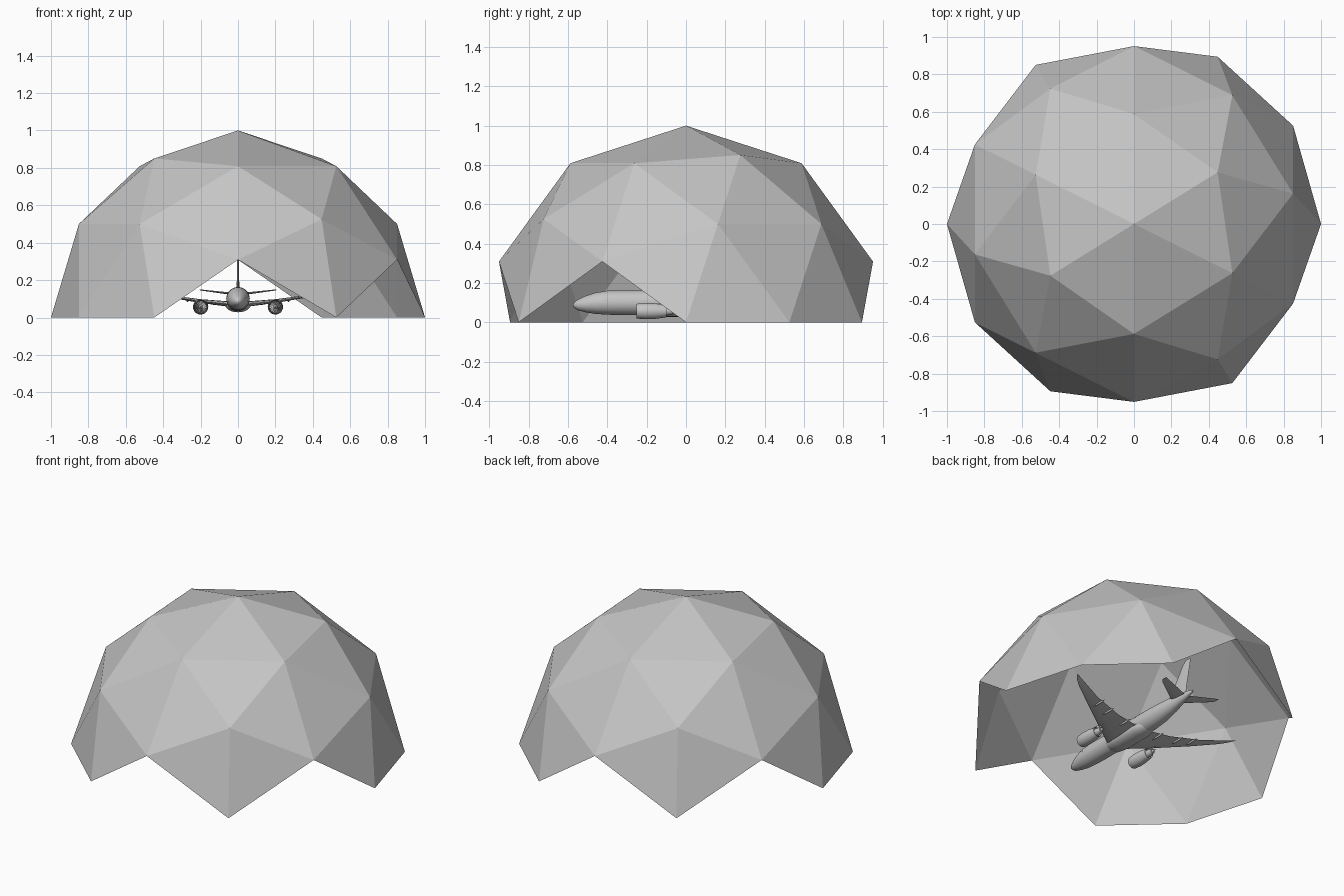
import bpy, bmesh, math
from mathutils import Matrix, Vector

if "Cube" in bpy.data.objects:
    bpy.data.objects.remove(bpy.data.objects["Cube"])

grey = bpy.data.materials.new("light_grey")
grey.diffuse_color = (0.56, 0.56, 0.56, 1)
grey.use_nodes = True
grey.node_tree.nodes["Principled BSDF"].inputs["Base Color"].default_value = grey.diffuse_color


def finish(name, bm, smooth=None, mirror=False):
    bmesh.ops.recalc_face_normals(bm, faces=bm.faces)
    me = bpy.data.meshes.new(name)
    bm.to_mesh(me)
    bm.free()
    me.materials.append(grey)
    ob = bpy.data.objects.new(name, me)
    bpy.context.collection.objects.link(ob)
    if mirror:
        ob.modifiers.new("mirror", 'MIRROR').use_mirror_merge = False
    if smooth:
        bpy.ops.object.select_all(action='DESELECT')
        ob.select_set(True)
        bpy.context.view_layer.objects.active = ob
        bpy.ops.object.shade_smooth_by_angle(angle=math.radians(smooth))
    return ob


def loft(bm, rings, caps=True):
    """Skin a list of closed point rings."""
    vs = [[bm.verts.new(p) for p in r] for r in rings]
    n = len(vs[0])
    for a, b in zip(vs, vs[1:]):
        for i in range(n):
            bm.faces.new((a[i], a[(i + 1) % n], b[(i + 1) % n], b[i]))
    if caps:
        bm.faces.new(vs[0])
        bm.faces.new(vs[-1])


def tube_ring(y, zc, rx, rz, x=0, n=32):
    return [(x + rx * math.cos(2 * math.pi * i / n), y,
             zc + rz * math.sin(2 * math.pi * i / n)) for i in range(n)]


def foil(le, te, thick):
    """Closed aerofoil outline as (chord position, offset) pairs."""
    cuts = [(0, 0), (.04, .5), (.15, .85), (.35, 1), (.65, .65), (1, .03)]
    pts = cuts + [(c, -h) for c, h in cuts[:0:-1]]
    return [(le + c * (te - le), h * thick / 2) for c, h in pts]


# Dome shell: upper half of a two-frequency icosphere, edge up
phi = (1 + 5 ** .5) / 2
corners = []
for a in (-1, 1):
    for b in (-phi, phi):
        corners += [Vector((a, 0, b)), Vector((0, b, a)), Vector((b, a, 0))]
points = list(corners)
for i, p in enumerate(corners):
    points += [(p + q) / 2 for q in corners[i + 1:] if (p - q).length < 2.1]
bm = bmesh.new()
spin = Matrix.Rotation(math.atan(1 / phi), 3, 'Z')
for p in points:
    bm.verts.new(spin @ p.normalized())
bmesh.ops.convex_hull(bm, input=bm.verts)
low = [f for f in bm.faces if min(v.co.z for v in f.verts) < -.01]
bmesh.ops.delete(bm, geom=low, context='FACES')
finish("dome_shell", bm)

# Fuselage
bm = bmesh.new()
loft(bm, [tube_ring(y, z, r, r) for y, z, r in [
    (-.575, .088, .002), (-.57, .088, .013), (-.55, .089, .027), (-.51, .093, .042),
    (-.46, .097, .054), (-.40, .1, .061), (-.32, .1, .063), (.15, .1, .063),
    (.25, .104, .058), (.35, .112, .046), (.45, .122, .028), (.52, .128, .014),
    (.545, .13, .006)]])
finish("fuselage", bm, 40)

# Belly fairing
bm = bmesh.new()
loft(bm, [tube_ring(y, .07, rx, rz, n=24) for y, rx, rz in [
    (-.23, .02, .015), (-.19, .055, .036), (-.12, .068, .042), (.06, .068, .042),
    (.13, .05, .034), (.18, .02, .015)]])
finish("belly_fairing", bm, 40)

# Wings and tailplane: x, leading edge, trailing edge, height, thickness
for name, secs in {
    "wing": [(.03, -.2, .085, .07, .03), (.2, -.088, .095, .088, .02),
             (.4, .042, .138, .118, .012), (.545, .136, .19, .145, .007),
             (.59, .172, .204, .156, .005), (.616, .203, .213, .163, .003)],
    "tailplane": [(.015, .375, .49, .125, .013), (.19, .49, .54, .146, .006),
                  (.205, .51, .545, .148, .004)]}.items():
    bm = bmesh.new()
    loft(bm, [[(x, y, z + h) for y, h in foil(le, te, t)] for x, le, te, z, t in secs])
    finish(name, bm, 40, mirror=True)

# Tail fin: height, leading edge, trailing edge, thickness
bm = bmesh.new()
loft(bm, [[(h, y, z) for y, h in foil(le, te, t)] for z, le, te, t in [
    (.13, .27, .485, .016), (.175, .34, .487, .014), (.345, .455, .525, .008),
    (.365, .482, .525, .004)]])
finish("tail_fin", bm, 40)

# Flap track fairings under the wings
bm = bmesh.new()
for x, y, z in [(.13, .09, .073), (.27, .105, .09), (.36, .125, .105)]:
    loft(bm, [tube_ring(y + d, z, r * .7, r, x, 10) for d, r in
              [(-.07, .002), (-.04, .007), (0, .007), (.03, .002)]])
finish("flap_fairings", bm, 40, mirror=True)

# Engines: nacelle shell, core with spinner, pylon
EX, EZ = .2, .057
bm = bmesh.new()
loft(bm, [tube_ring(y, EZ, r, r, EX) for y, r in [
    (-.2, .031), (-.235, .032), (-.249, .034), (-.252, .036), (-.245, .038),
    (-.21, .041), (-.16, .04), (-.1, .031), (-.1, .029), (-.17, .032)]], caps=False)
finish("engine_nacelle", bm, 40, mirror=True)
bm = bmesh.new()
loft(bm, [tube_ring(y, EZ, r, r, EX, 20) for y, r in [
    (-.23, .001), (-.218, .007), (-.205, .01), (-.18, .02), (-.1, .022), (-.065, .015),
    (-.065, .009), (-.04, .002)]])
finish("engine_core", bm, 40, mirror=True)
bm = bmesh.new()
for i in range(18):
    turn = Matrix.Translation((EX, 0, EZ)) @ Matrix.Rotation(i * math.pi / 9, 4, 'Y')
    bm.faces.new([bm.verts.new(turn @ Vector(p)) for p in [
        (-.0015, -.208, .008), (.0015, -.2, .008), (.005, -.19, .031), (-.005, -.206, .031)]])
finish("fan_blades", bm, mirror=True)
bm = bmesh.new()
loft(bm, [[(EX + h, y, z) for y, h in foil(le, te, .012)] for z, le, te in [
    (.075, -.2, -.04), (.097, -.19, .0)]])
finish("engine_pylon", bm, 40, mirror=True)

# Cockpit window plates and cabin doors, set just proud of the skin
bm = bmesh.new()
for y in (-.40, -.22, .08, .24):
    r = .064 if y < .2 else .0595
    edge = [[(r * math.cos(t), y + s, .101 + r * math.sin(t)) for t in (-.05, .2, .45)]
            for s in (-.01, .01)]
    va, vb = [[bm.verts.new(p) for p in e] for e in edge]
    for i in range(2):
        bm.faces.new((va[i], va[i + 1], vb[i + 1], vb[i]))
finish("cabin_doors", bm, mirror=True)
